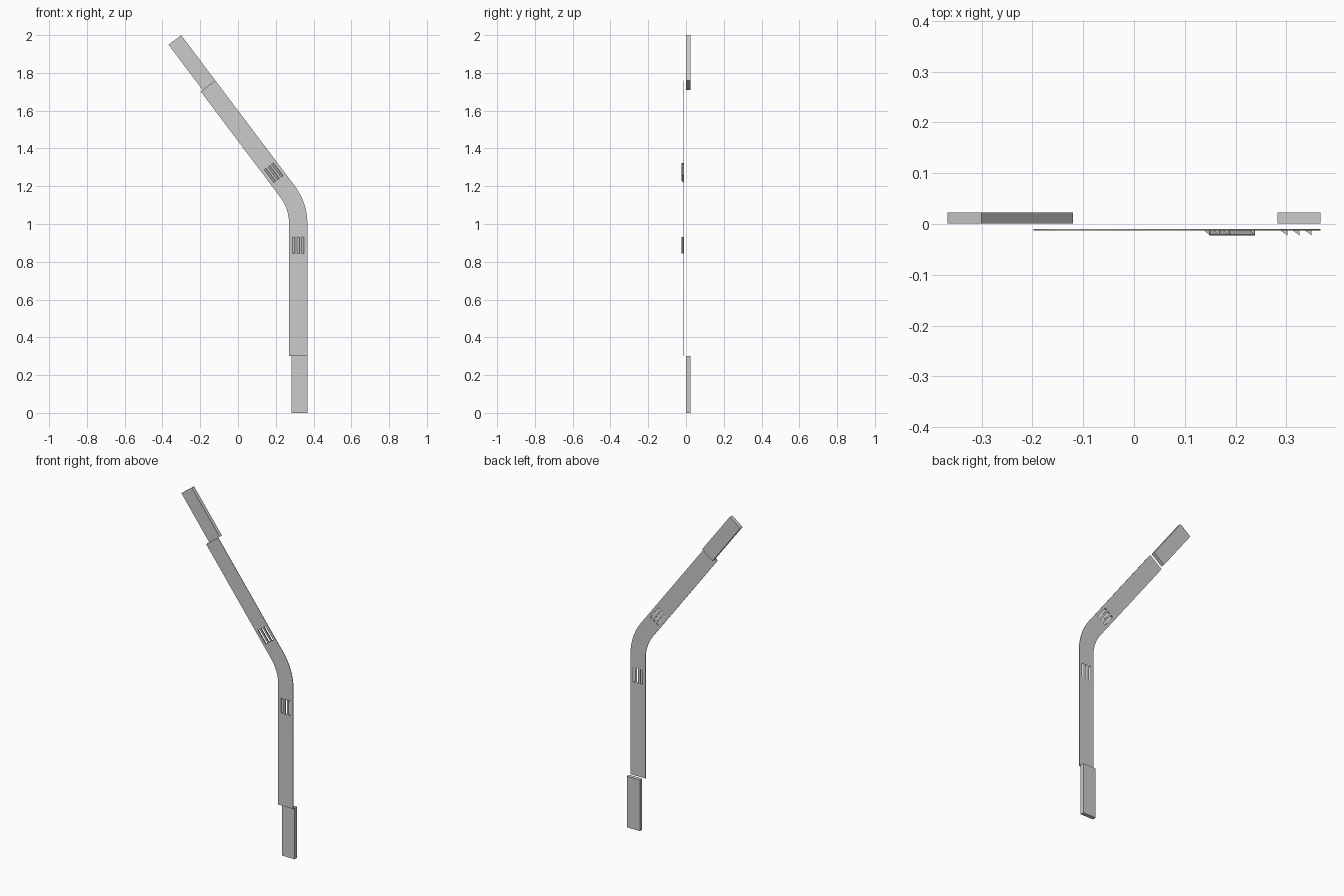
import bpy, bmesh
from math import radians, cos, sin
from mathutils import Vector

if "Cube" in bpy.data.objects:
    bpy.data.objects.remove(bpy.data.objects["Cube"])

ANG = radians(37)            # bend of the strip
PIV = Vector((0.037, 1.003)) # centre of the bend (x, z)
R_IN, R_OUT = 0.233, 0.330
LOW, UP = 0.703, 0.699       # straight lengths below and above the bend
Y_FRONT, Y_BACK, Y_TIP = -0.013, -0.010, -0.0225


def bend(u, v, angle):
    """Turn a point given relative to the bend centre, return (x, z)."""
    return (PIV.x + u * cos(angle) - v * sin(angle),
            PIV.y + u * sin(angle) + v * cos(angle))


def add_prism(bm, pts, direction):
    """Closed prism from 3D points swept along a direction."""
    a = [bm.verts.new(p) for p in pts]
    b = [bm.verts.new(Vector(p) + Vector(direction)) for p in pts]
    bm.faces.new(a)
    bm.faces.new(b[::-1])
    for i in range(len(a)):
        j = (i + 1) % len(a)
        bm.faces.new((a[j], a[i], b[i], b[j]))


def finish(name, bm):
    bmesh.ops.recalc_face_normals(bm, faces=bm.faces)
    me = bpy.data.meshes.new(name)
    bm.to_mesh(me)
    bm.free()
    ob = bpy.data.objects.new(name, me)
    bpy.context.collection.objects.link(ob)
    return ob


# Louver layout relative to the bend centre: three slots in each straight leg
SLOT_W, SLOT_L, PITCH, U0 = 0.013, 0.085, 0.024, 0.252
GROUPS = [("lower", 0.0, -0.158), ("upper", ANG, 0.0805)]

# Bent flat strip with slots cut through
N = 12
outline = [bend(R_IN, -LOW, 0), bend(R_OUT, -LOW, 0)]
outline += [bend(R_OUT, 0, ANG * i / N) for i in range(N + 1)]
outline += [bend(R_OUT, UP, ANG), bend(R_IN, UP, ANG)]
outline += [bend(R_IN, 0, ANG * i / N) for i in range(N, -1, -1)]
loops = [outline]
for _, ang, v in GROUPS:
    for k in range(3):
        u = U0 + k * PITCH
        loops.append([bend(a, b, ang) for a, b in
                      ((u, v), (u + SLOT_W, v), (u + SLOT_W, v + SLOT_L), (u, v + SLOT_L))])
cu = bpy.data.curves.new("bent_strip", 'CURVE')
cu.dimensions = '2D'
cu.fill_mode = 'BOTH'
cu.extrude = (Y_BACK - Y_FRONT) / 2
for loop in loops:
    sp = cu.splines.new('POLY')
    sp.points.add(len(loop) - 1)
    for p, (x, z) in zip(sp.points, loop):
        p.co = (x, z, 0, 1)
    sp.use_cyclic_u = True
strip = bpy.data.objects.new("bent_strip", cu)
strip.rotation_euler = (radians(90), 0, 0)
strip.location.y = (Y_FRONT + Y_BACK) / 2
bpy.context.collection.objects.link(strip)
bpy.context.view_layer.objects.active = strip
strip.select_set(True)
bpy.ops.object.convert(target='MESH')

# Raised louvers: sloped flap hinged on the left, with closed ends
T = 0.0015
for label, ang, v in GROUPS:
    bm = bmesh.new()

    def pt(u, w, y):
        x, z = bend(u, w, ang)
        return (x, y, z)

    along = Vector((-sin(ang), 0, cos(ang)))
    for k in range(3):
        u = U0 + k * PITCH
        e = u + SLOT_W
        add_prism(bm, [pt(u, v, Y_FRONT), pt(e, v, Y_TIP), pt(e, v, Y_TIP + T),
                       pt(u + T, v, Y_FRONT)], along * SLOT_L)
        for w in (v, v + SLOT_L - T):
            add_prism(bm, [pt(u, w, Y_FRONT), pt(e, w, Y_TIP), pt(e, w, Y_FRONT)], along * T)
    finish(label + "_louvers", bm)


# End blocks behind the strip ends
def block(name, corners):
    bm = bmesh.new()
    add_prism(bm, [(x, 0.001, z) for x, z in corners], (0, 0.0215, 0))
    finish(name, bm)


block("bottom_block", [(0.283, 0), (0.367, 0), (0.367, 0.3), (0.283, 0.3)])
block("top_block", [bend(a, b, ANG) for a, b in
                    ((0.246, UP), (R_OUT, UP), (R_OUT, UP + 0.3), (0.246, UP + 0.3))])
